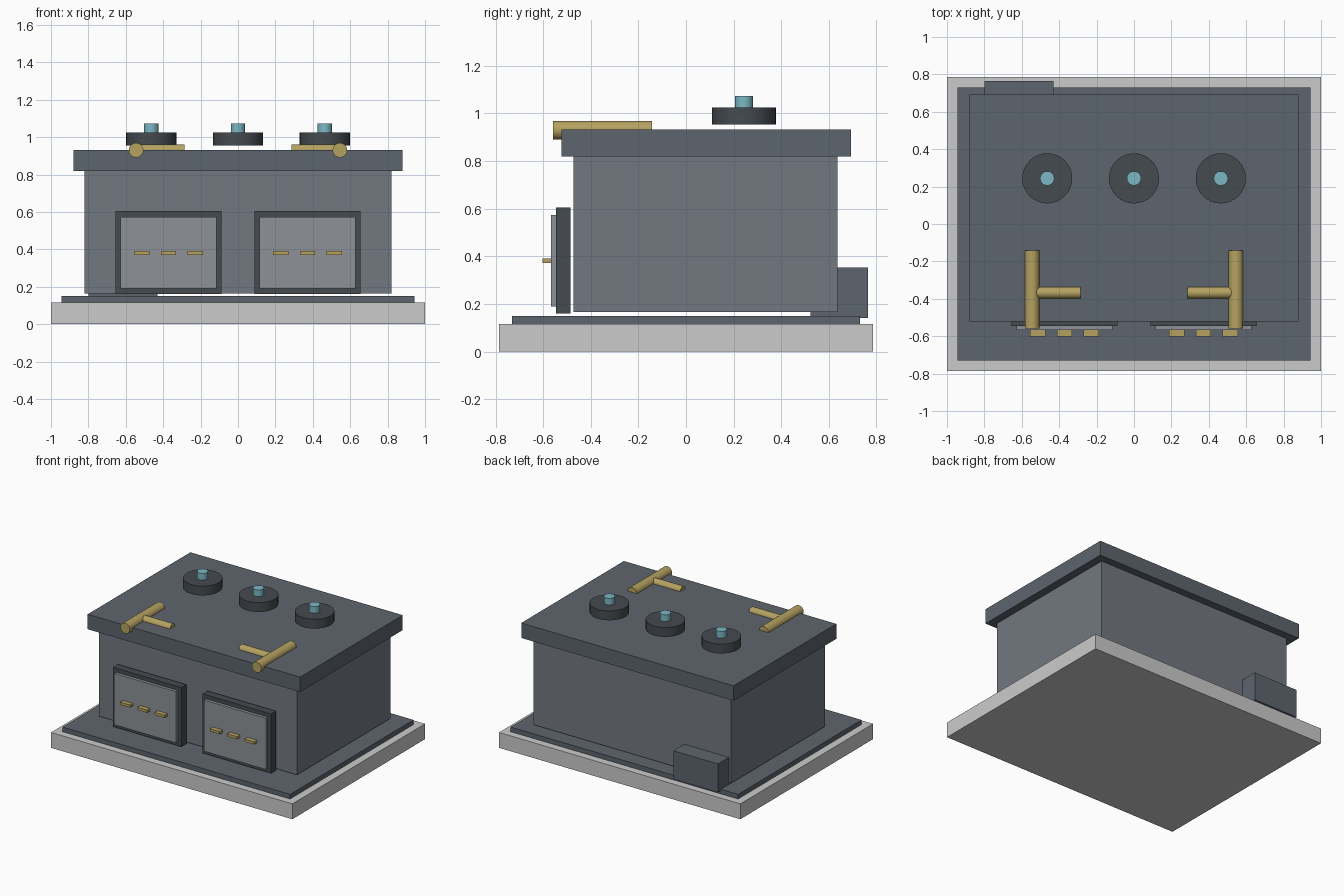
import bpy
from math import pi

if "Cube" in bpy.data.objects:
    bpy.data.objects.remove(bpy.data.objects["Cube"])


def material(name, rgb):
    m = bpy.data.materials.new(name)
    m.diffuse_color = (*rgb, 1)
    m.use_nodes = True
    m.node_tree.nodes["Principled BSDF"].inputs["Base Color"].default_value = m.diffuse_color
    return m


SLATE = material("slate", (0.11, 0.13, 0.155))
BODY = material("body_grey", (0.17, 0.19, 0.22))
DARK = material("dark_metal", (0.06, 0.07, 0.08))
PANEL = material("panel_grey", (0.27, 0.29, 0.31))
BRASS = material("brass", (0.46, 0.36, 0.12))
TEAL = material("teal", (0.20, 0.48, 0.56))


def box(name, x, y, z, mat=None):
    """Box from (min, max) pairs on each axis."""
    spans = (x, y, z)
    bpy.ops.mesh.primitive_cube_add(size=1, location=[(a + b) / 2 for a, b in spans])
    o = bpy.context.object
    o.name = name
    o.scale = [b - a for a, b in spans]
    bpy.ops.object.transform_apply(location=False, rotation=False, scale=True)
    if mat:
        o.data.materials.append(mat)
    return o


def rod(name, centre, radius, length, mat, rotation=(0, 0, 0)):
    bpy.ops.mesh.primitive_cylinder_add(vertices=32, radius=radius, depth=length,
                                        location=centre, rotation=rotation)
    o = bpy.context.object
    o.name = name
    o.data.materials.append(mat)
    bpy.ops.object.shade_smooth_by_angle()
    return o


# Base slab, plinth, main body and lid
box("base_slab", (-1, 1), (-0.785, 0.785), (0, 0.115))
box("plinth", (-0.943, 0.943), (-0.73, 0.73), (0.115, 0.15), SLATE)
box("body", (-0.82, 0.82), (-0.472, 0.636), (0.165, 0.82), BODY)
box("lid", (-0.88, 0.88), (-0.522, 0.693), (0.82, 0.932), SLATE)

# Rear service box
box("rear_box", (-0.80, -0.43), (0.522, 0.765), (0.14, 0.353), SLATE)

# Front doors with slots, and the T-shaped handles on the lid
for side, s in (("left", -1), ("right", 1)):
    c = 0.372 * s
    box(side + "_door_frame", (c - 0.284, c + 0.284), (-0.545, -0.486), (0.16, 0.604), DARK)
    box(side + "_door_panel", (c - 0.256, c + 0.256), (-0.568, -0.535), (0.19, 0.574), PANEL)
    for i in (-1, 0, 1):
        x = c + 0.143 * i
        box(f"{side}_door_slot_{i + 2}", (x - 0.041, x + 0.041), (-0.602, -0.562),
            (0.371, 0.391), BRASS)
    rod(side + "_handle_bar", (0.545 * s, -0.35, 0.93), 0.039, 0.416, BRASS, (pi / 2, 0, 0))
    rod(side + "_handle_arm", (0.415 * s, -0.368, 0.93), 0.031, 0.26, BRASS, (0, pi / 2, 0))

# Three dials with coloured caps
for i in (-1, 0, 1):
    x = 0.464 * i
    rod(f"dial_{i + 2}", (x, 0.244, 0.989), 0.134, 0.07, DARK)
    rod(f"dial_cap_{i + 2}", (x, 0.244, 1.045), 0.038, 0.058, TEAL)
